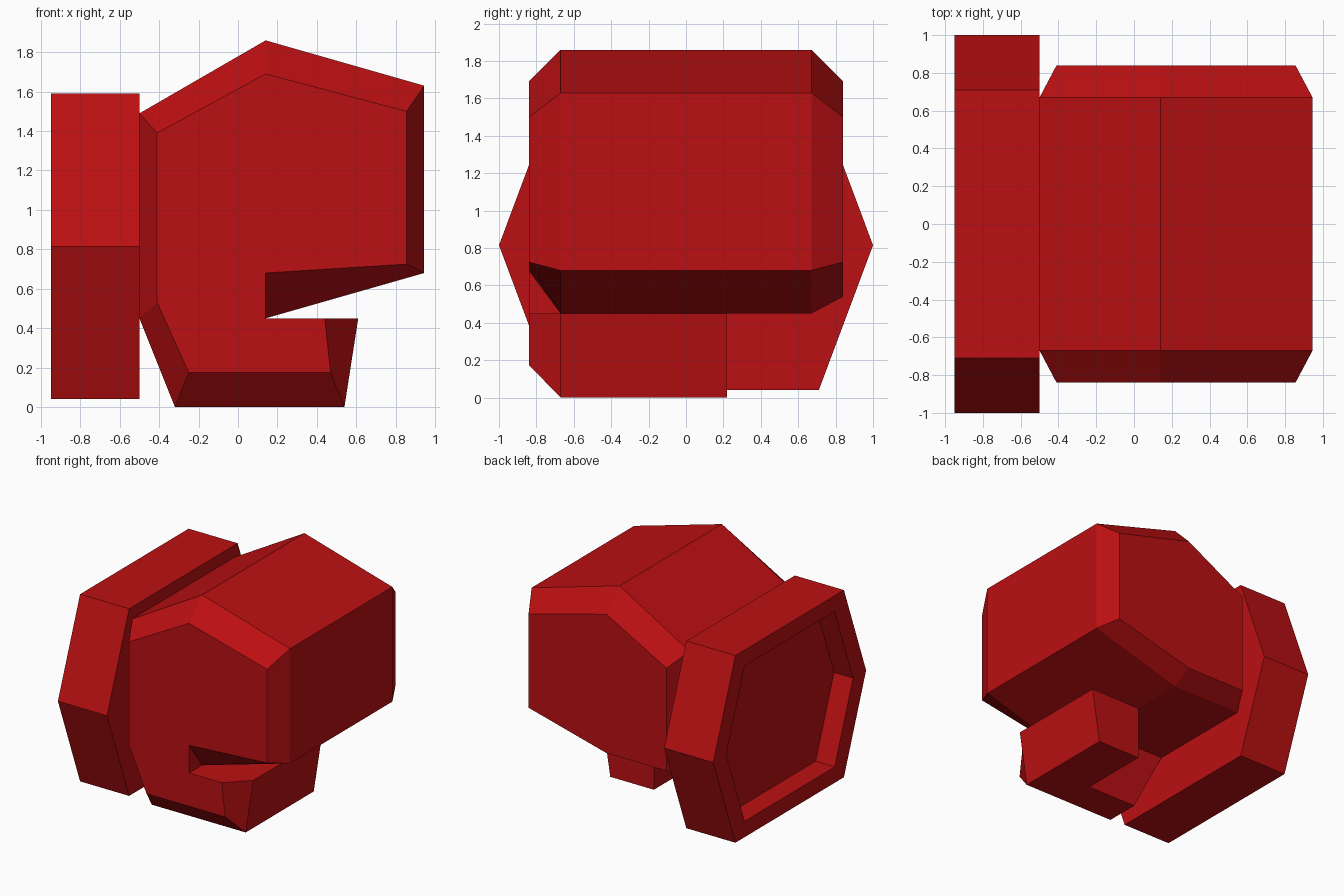
import bpy, bmesh

if "Cube" in bpy.data.objects:
    bpy.data.objects.remove(bpy.data.objects["Cube"])

red = bpy.data.materials.new("red")
red.diffuse_color = (0.5, 0.005, 0.006, 1)
red.use_nodes = True
red.node_tree.nodes["Principled BSDF"].inputs["Base Color"].default_value = red.diffuse_color


def finish(bm, name):
    bmesh.ops.remove_doubles(bm, verts=bm.verts, dist=0.0005)
    bmesh.ops.recalc_face_normals(bm, faces=bm.faces)
    me = bpy.data.meshes.new(name)
    bm.to_mesh(me)
    bm.free()
    me.materials.append(red)
    ob = bpy.data.objects.new(name, me)
    bpy.context.collection.objects.link(ob)
    return ob


def poly(bm, pts):
    # drop repeated neighbours, so collapsed quads become triangles
    pts = [p for i, p in enumerate(pts) if p != pts[i - 1]]
    if len(pts) > 2:
        bm.faces.new([bm.verts.new(p) for p in pts])


def ring(y, pts):
    return [(x, y, z) for x, z in pts]


def bridge(bm, a, b, edges):
    for i in edges:
        j = (i + 1) % len(a)
        poly(bm, [a[i], a[j], b[j], b[i]])


# Fist: chamfered block of fingers with the thumb folded underneath
upper = [(-0.5, 1.49), (0.14, 1.86), (0.945, 1.63), (0.945, 0.68), (0.14, 0.45)]
upper_in = [(-0.41, 1.39), (0.14, 1.69), (0.855, 1.5), (0.855, 0.725)]
A = ring(-0.84, upper_in + [(0.14, 0.68), (0.14, 0.45), (0.44, 0.45),
                            (0.47, 0.175), (-0.25, 0.175), (-0.41, 0.53)])
B = ring(-0.67, upper + [(0.14, 0.45), (0.61, 0.45), (0.54, 0), (-0.32, 0), (-0.5, 0.45)])
C = ring(0.67, upper + [(-0.5, 0.45)])
D = ring(0.84, upper_in + [(0.14, 0.54), (-0.41, 0.54)])
bm = bmesh.new()
poly(bm, A)
poly(bm, D)
bridge(bm, A, B, range(10))
bridge(bm, B, C, range(4))
bridge(bm, C, D, range(6))
poly(bm, [B[0], B[9], C[5], C[0]])

# Thumb base and thumb, an L shape seen from below
T = ring(0.22, [(0.14, 0.45), (0.61, 0.45), (0.54, 0), (0.14, 0)])
h0, h1 = (-0.5, -0.26, 0.45), (0.14, -0.26, 0.45)
l0, l1 = (-0.32, -0.38, 0), (0.14, -0.38, 0)
poly(bm, [C[4], C[5], h0, h1])
poly(bm, [h0, h1, l1, l0])
poly(bm, [B[9], B[8], l0, h0])
poly(bm, [h1, l1, T[3], T[0]])
poly(bm, T)
poly(bm, [B[5], B[6], T[1], T[0]])
poly(bm, [B[6], B[7], T[2], T[1]])
poly(bm, [B[7], B[8], l0, l1, T[3], T[2]])
finish(bm, "fist")

# Cuff: hexagonal plate with a shallow hexagonal recess on its outer side
HEX = [(1, 0.815), (0.71, 1.59), (-0.71, 1.59), (-1, 0.815), (-0.71, 0.04), (0.71, 0.04)]


def hexagon(x, s):
    return [(x, y * s, 0.815 + (z - 0.815) * s) for y, z in HEX]


bm = bmesh.new()
loops = [hexagon(-0.5, 1), hexagon(-0.95, 1), hexagon(-0.95, 0.83), hexagon(-0.775, 0.83)]
for a, b in zip(loops, loops[1:]):
    bridge(bm, a, b, range(6))
poly(bm, loops[0])
poly(bm, loops[-1])
finish(bm, "cuff")
